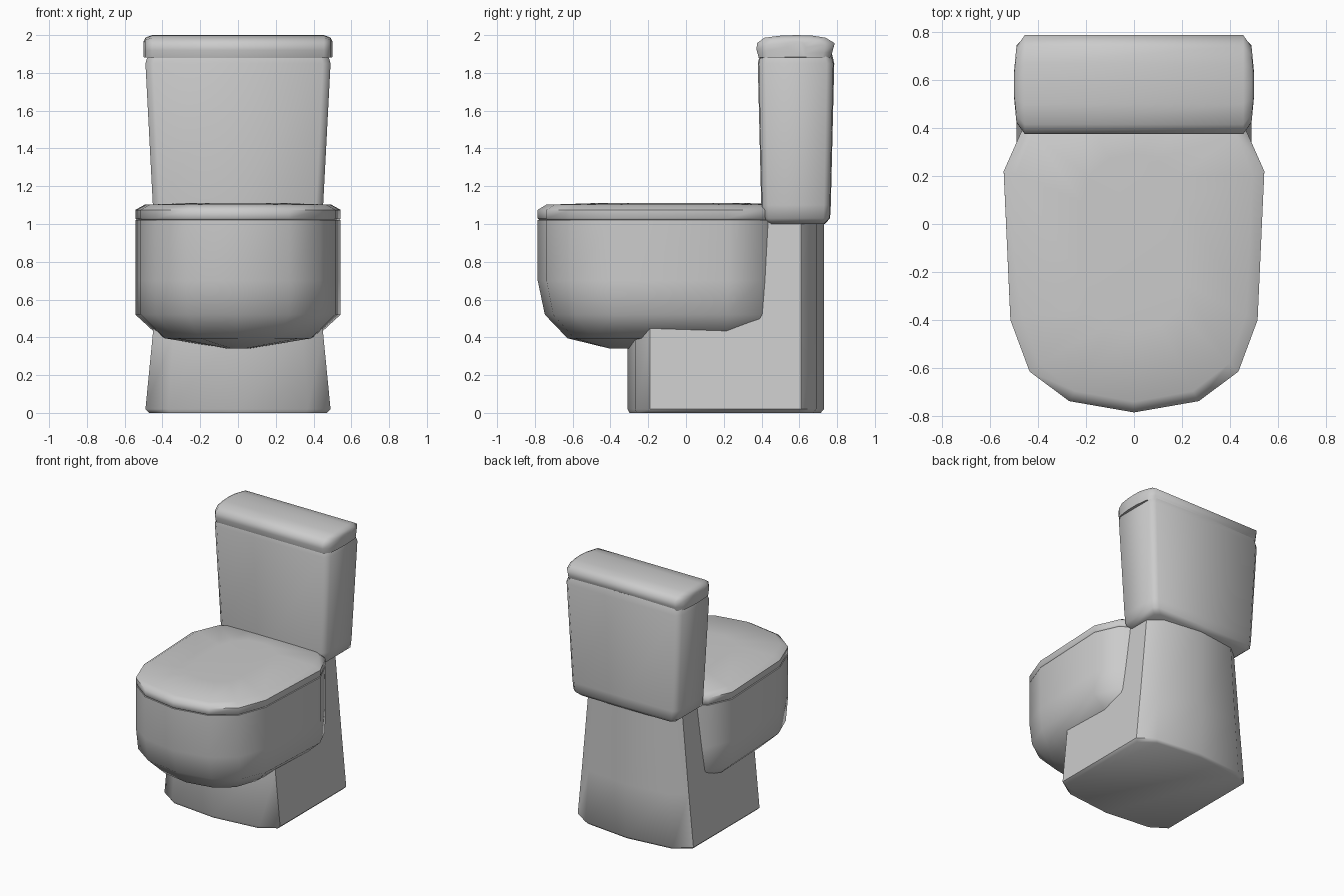
import bpy, bmesh

if "Cube" in bpy.data.objects:
    bpy.data.objects.remove(bpy.data.objects["Cube"])


def loft(name, rings, angle=50):
    """Skin a list of equal-length closed rings and cap both ends."""
    bm = bmesh.new()
    vs = [[bm.verts.new(p) for p in ring] for ring in rings]
    n = len(vs[0])
    for a, b in zip(vs, vs[1:]):
        for i in range(n):
            j = (i + 1) % n
            bm.faces.new((a[i], a[j], b[j], b[i]))
    bm.faces.new(vs[0][::-1])
    bm.faces.new(vs[-1])
    bmesh.ops.recalc_face_normals(bm, faces=bm.faces)
    me = bpy.data.meshes.new(name)
    bm.to_mesh(me)
    bm.free()
    ob = bpy.data.objects.new(name, me)
    bpy.context.collection.objects.link(ob)
    bpy.ops.object.select_all(action='DESELECT')
    ob.select_set(True)
    bpy.context.view_layer.objects.active = ob
    bpy.ops.object.shade_smooth_by_angle(angle=angle * 3.14159 / 180)
    return ob


def mirrored(half):
    """Close a right-hand outline by mirroring it across x = 0."""
    return half + [(-x, y) for x, y in reversed(half) if x > 0]


def section(outline, z, sx=1, front=1, back=1, yc=-0.1):
    """Outline at height z, scaled in x and separately ahead of / behind yc."""
    return [(x * sx, yc + (y - yc) * (front if y < yc else back), z) for x, y in outline]


# Pedestal: bowed front and back, narrowing upwards
base = mirrored([(0, -0.31), (0.37, -0.27), (0.49, -0.19),
                 (0.49, 0.61), (0.37, 0.69), (0, 0.73)])
loft("pedestal", [section(base, 0, 0.96, 0.95, 0.98),
                  section(base, 0.02),
                  section(base, 0.42, 0.92),
                  section(base, 1.01, 0.81)])

# Bowl: D-shaped outline with a rounded underside
rim = mirrored([(0, -0.785), (0.27, -0.738), (0.435, -0.615), (0.515, -0.40),
                (0.543, 0.22), (0.465, 0.395), (0.25, 0.52), (0, 0.55)])
loft("bowl", [section(rim, 0.34, 0.12, 0.44, 0.5),
              section(rim, 0.395, 0.75, 0.77, 0.98),
              section(rim, 0.52, 1, 0.945, 0.99),
              section(rim, 0.70),
              section(rim, 1.02)])

# Seat lid: thin, softly domed, following the rim
loft("seat_lid", [section(rim, 1.022, 0.99, 0.99, 0.99),
                  section(rim, 1.03),
                  section(rim, 1.075),
                  section(rim, 1.102, 0.91, 0.935, 0.96),
                  section(rim, 1.112, 0.4, 0.5, 0.6)], 60)

# Cistern: tapered box with softened corners
tank = mirrored([(0, 0.38), (0.45, 0.385), (0.49, 0.42),
                 (0.49, 0.745), (0.45, 0.78), (0, 0.785)])
loft("cistern", [section(tank, z, sx, s, s, 0.582)
                 for z, sx, s in [(1.0, 0.83, 0.75), (1.03, 0.905, 0.89),
                                  (1.1, 0.92, 0.91), (1.85, 1.0, 1.0),
                                  (1.9, 0.97, 0.94)]])

# Cistern lid: rounded profile run along x with bulging ends
profile = [(0.385, 1.88), (0.374, 1.92), (0.375, 1.957), (0.415, 1.986), (0.50, 1.997),
           (0.585, 2.0), (0.67, 1.997), (0.74, 1.986), (0.787, 1.957), (0.775, 1.91),
           (0.765, 1.88)]


def lid_end(x, sy, sz):
    return [(x, 0.582 + (y - 0.582) * sy, 1.89 + (z - 1.89) * sz) for y, z in profile]


ends = [(0.5, 0.25, 0.7), (0.49, 0.76, 0.88), (0.455, 1, 1)]
loft("cistern_lid", [lid_end(-x, sy, sz) for x, sy, sz in ends] +
     [lid_end(x, sy, sz) for x, sy, sz in reversed(ends)], 60)
